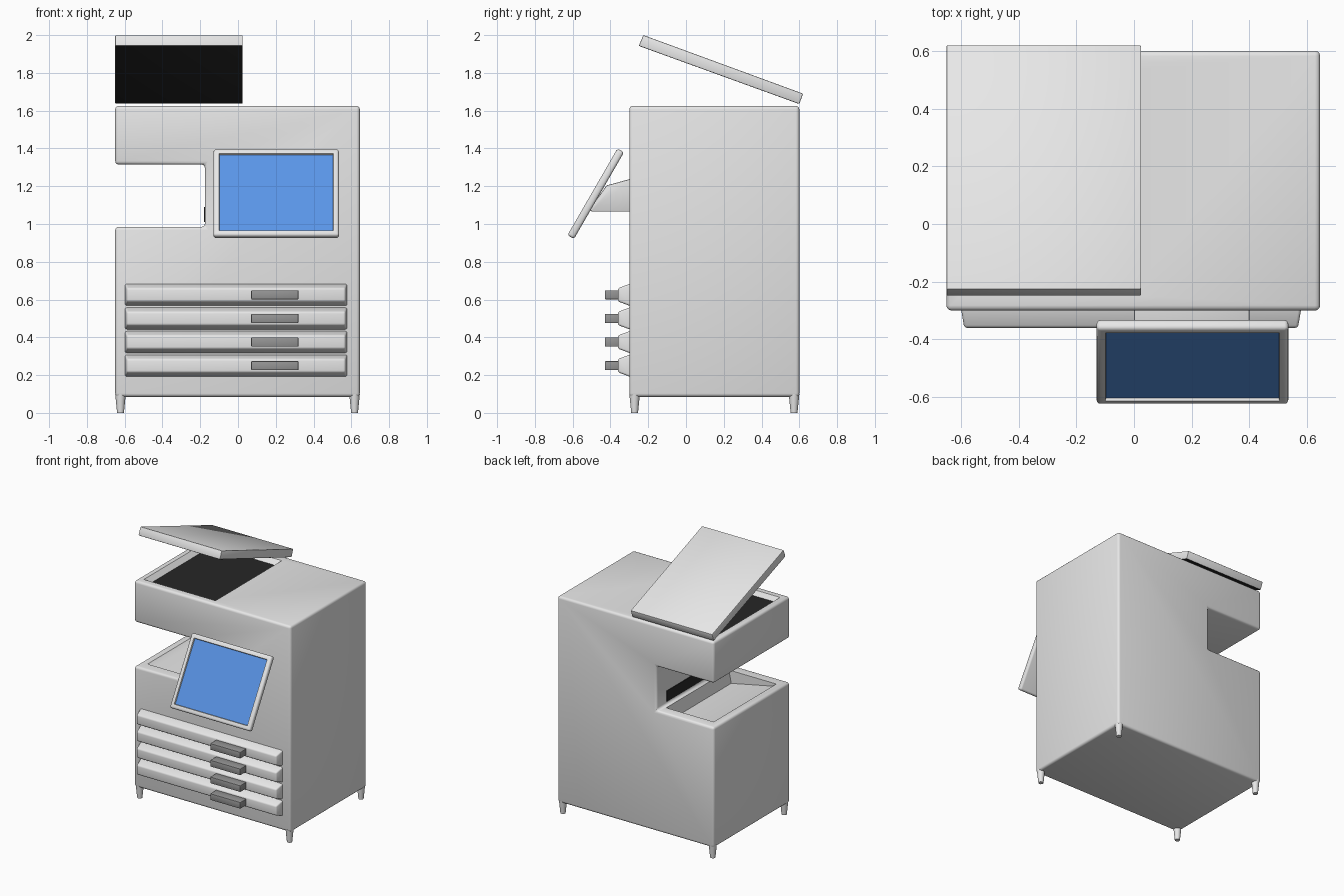
import bpy, bmesh, math
from mathutils import Matrix, Vector

if "Cube" in bpy.data.objects:
    bpy.data.objects.remove(bpy.data.objects["Cube"])


def material(name, rgb):
    m = bpy.data.materials.new(name)
    m.diffuse_color = (*rgb, 1)
    m.use_nodes = True
    m.node_tree.nodes["Principled BSDF"].inputs["Base Color"].default_value = m.diffuse_color
    return m


GREY = material("light grey plastic", (0.8, 0.8, 0.8))
HANDLE = material("mid grey plastic", (0.3, 0.3, 0.3))
DARK = material("black glass", (0.02, 0.02, 0.02))
BLUE = material("screen blue", (0.10, 0.30, 0.80))


def finish(name, bm, mats, bevel=0.0, segments=3):
    bmesh.ops.recalc_face_normals(bm, faces=bm.faces)
    mesh = bpy.data.meshes.new(name)
    bm.to_mesh(mesh)
    bm.free()
    ob = bpy.data.objects.new(name, mesh)
    bpy.context.collection.objects.link(ob)
    for m in mats:
        mesh.materials.append(m)
    bpy.ops.object.select_all(action='DESELECT')
    ob.select_set(True)
    bpy.context.view_layer.objects.active = ob
    if bevel:
        mod = ob.modifiers.new("bevel", 'BEVEL')
        mod.width, mod.segments = bevel, segments
        mod.limit_method = 'ANGLE'
        bpy.ops.object.modifier_apply(modifier=mod.name)
    bpy.ops.object.shade_smooth_by_angle(angle=math.radians(35))
    return ob


def loft(bottom, top):
    """Solid between two matching outlines."""
    bm = bmesh.new()
    a = [bm.verts.new(p) for p in bottom]
    b = [bm.verts.new(p) for p in top]
    bm.faces.new(a)
    bm.faces.new(b)
    n = len(a)
    for i in range(n):
        j = (i + 1) % n
        bm.faces.new((a[i], a[j], b[j], b[i]))
    return bm


def prism_x(profile, x0, x1):
    return loft([(x0, y, z) for y, z in profile], [(x1, y, z) for y, z in profile])


def prism_y(profile, y0, y1):
    return loft([(x, y0, z) for x, z in profile], [(x, y1, z) for x, z in profile])


def rect(u0, u1, v0, v1):
    return [(u0, v0), (u1, v0), (u1, v1), (u0, v1)]


def box(x0, x1, y0, y1, z0, z1):
    return prism_y(rect(x0, x1, z0, z1), y0, y1)


def cut(ob, bm):
    cutter = finish("cutter", bm, [GREY])
    cutter.hide_render = True
    mod = ob.modifiers.new("cut", 'BOOLEAN')
    mod.operation, mod.object, mod.solver = 'DIFFERENCE', cutter, 'EXACT'
    bpy.context.view_layer.objects.active = ob
    bpy.ops.object.modifier_apply(modifier=mod.name)
    bpy.data.objects.remove(cutter)


# Cabinet with the paper output gap on the left
outline = [(-0.65, 0.085), (0.645, 0.085), (0.645, 1.625), (-0.65, 1.625),
           (-0.65, 1.315), (-0.175, 1.315), (-0.175, 0.985), (-0.65, 0.985)]
body = finish("cabinet", prism_y(outline, -0.30, 0.60), [GREY], 0.018)

# Recess for the scanner glass, with sloping sides
cut(body, loft([(x, y, 1.59) for x, y in rect(-0.57, -0.04, -0.22, 0.50)],
               [(x, y, 1.64) for x, y in rect(-0.62, 0.0, -0.26, 0.55)]))
# Sloping output tray
cut(body, prism_y([(-0.60, 0.99), (-0.56, 0.96), (-0.22, 0.89), (-0.20, 0.99)], -0.22, 0.52))
bpy.context.view_layer.objects.active = body
body.select_set(True)
bpy.ops.object.shade_smooth_by_angle(angle=math.radians(35))

# Scanner glass and paper slot
finish("scanner_glass", box(-0.57, -0.04, -0.22, 0.50, 1.588, 1.595), [DARK])
finish("paper_slot", box(-0.18, -0.172, -0.05, 0.48, 1.01, 1.09), [DARK])

# Open lid, dark underneath
lid = prism_x([(0.60, 1.635), (0.62, 1.69), (-0.226, 2.0), (-0.25, 1.943)], -0.65, 0.025)
bmesh.ops.recalc_face_normals(lid, faces=lid.faces)
for f in lid.faces:
    f.material_index = 1 if f.normal.z < -0.8 and abs(f.normal.x) < 0.1 else 0
finish("scanner_lid", lid, [GREY, DARK], 0.005, 2)

# Drawers with tapered fronts and pull handles
for i in range(4):
    z = 0.25 + 0.125 * i
    outer = rect(-0.60, 0.58, z - 0.061, z + 0.061)
    inner = rect(-0.588, 0.568, z - 0.035, z + 0.035)
    bm = loft([(x, -0.29, zz) for x, zz in outer], [(x, -0.36, zz) for x, zz in inner])
    finish(f"drawer_{i + 1}", bm, [GREY], 0.01)
    finish(f"drawer_handle_{i + 1}", box(0.07, 0.32, -0.43, -0.35, z - 0.024, z + 0.024),
           [HANDLE], 0.004, 2)

# Tilted control panel with an inset screen
bm = box(-0.3325, 0.3325, -0.02, 0.02, -0.265, 0.265)
bmesh.ops.recalc_face_normals(bm, faces=bm.faces)
outer_edges = list(bm.edges)
front = min(bm.faces, key=lambda f: f.calc_center_median().y)
bmesh.ops.inset_region(bm, faces=[front], thickness=0.043, depth=0)
bmesh.ops.inset_region(bm, faces=[front], thickness=0.004, depth=-0.01)
front.material_index = 1
bmesh.ops.bevel(bm, geom=outer_edges, offset=0.014, segments=3, profile=0.5, affect='EDGES')
bm.transform(Matrix.Translation(Vector((0.2025, -0.478, 1.16)))
             @ Matrix.Rotation(math.radians(-30), 4, 'X'))
finish("control_panel", bm, [GREY, BLUE])

# Bracket holding the panel
finish("panel_bracket", prism_x([(-0.29, 1.065), (-0.50, 1.065), (-0.51, 1.08),
                                 (-0.42, 1.205), (-0.38, 1.215), (-0.29, 1.24)], 0.0, 0.40),
       [GREY], 0.006, 2)

# Tapered feet
for sx, x in (("left", -0.622), ("right", 0.617)):
    for sy, y in (("front", -0.272), ("back", 0.572)):
        bm = bmesh.new()
        bmesh.ops.create_cone(bm, cap_ends=True, segments=20, radius1=0.018, radius2=0.028,
                              depth=0.10, matrix=Matrix.Translation((x, y, 0.05)))
        finish(f"{sy}_{sx}_foot", bm, [GREY])
